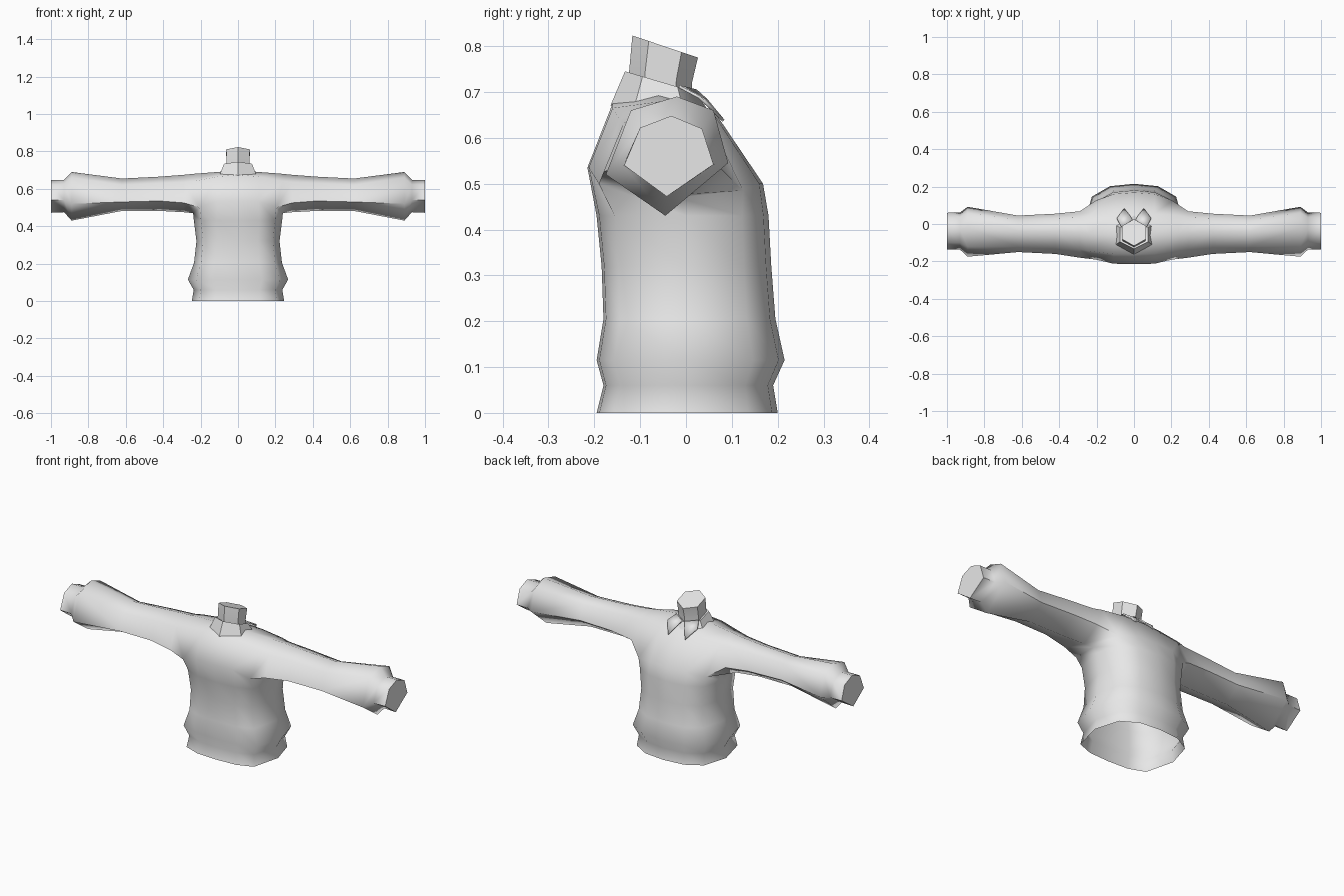
import bpy, bmesh, math

if "Cube" in bpy.data.objects:
    bpy.data.objects.remove(bpy.data.objects["Cube"])

grey = bpy.data.materials.new("light grey cloth")
grey.diffuse_color = (0.8, 0.8, 0.8, 1)
grey.use_nodes = True
grey.node_tree.nodes["Principled BSDF"].inputs["Base Color"].default_value = grey.diffuse_color


def finish(name, bm, angle=65):
    """Turn a bmesh into a smooth shaded object."""
    bmesh.ops.recalc_face_normals(bm, faces=bm.faces[:])
    mesh = bpy.data.meshes.new(name)
    bm.to_mesh(mesh)
    bm.free()
    mesh.materials.append(grey)
    ob = bpy.data.objects.new(name, mesh)
    bpy.context.collection.objects.link(ob)
    bpy.ops.object.select_all(action='DESELECT')
    ob.select_set(True)
    bpy.context.view_layer.objects.active = ob
    bpy.ops.object.shade_smooth_by_angle(angle=math.radians(angle))
    return ob


def bridge(bm, a, b):
    """Quads between two closed loops of equal length."""
    n = len(a)
    for i in range(n):
        j = (i + 1) % n
        bm.faces.new((a[i], a[j], b[j], b[i]))


# Cross-sections (y, z): underside, front low, front high, top, back high, back low
sleeve = [
    (0.24, [(-.02, .47), (-.19, .50), (-.145, .64), (-.05, .68), (.045, .65), (.125, .485)]),
    (0.29, [(-.03, .475), (-.18, .525), (-.135, .635), (-.045, .675), (.035, .645), (.068, .54)]),
    (0.42, [(-.045, .482), (-.16, .535), (-.12, .63), (-.04, .665), (.03, .64), (.055, .55)]),
    (0.62, [(-.045, .482), (-.15, .53), (-.12, .62), (-.04, .655), (.02, .63), (.045, .55)]),
    (0.89, [(-.045, .43), (-.175, .52), (-.12, .66), (-.02, .69), (.06, .66), (.092, .545)]),
    (0.93, [(-.042, .475), (-.137, .54), (-.10, .622), (-.032, .648), (.035, .62), (.062, .542)]),
    (1.00, [(-.042, .472), (-.135, .54), (-.10, .622), (-.032, .648), (.035, .62), (.06, .542)]),
]
# Chest strips (no underside)
chest = [
    (0.00, [(-.215, .535), (-.16, .675), (-.06, .70), (.06, .66), (.168, .50)]),
    (0.11, [(-.212, .535), (-.16, .665), (-.06, .69), (.055, .66), (.160, .50)]),
]
# Torso rings: z, half width, front y, back y
torso = [(0, .247, -.195, .20), (.06, .237, -.18, .19), (.115, .268, -.195, .215),
         (.205, .235, -.18, .195), (.32, .222, -.184, .186), (.43, .236, -.195, .18)]

bm = bmesh.new()

# Sleeves, one per side, with a closed wrist
armpit = {}
for s in (-1, 1):
    rings = []
    for k, (x, pts) in enumerate(sleeve):
        xs = [x] * 6
        if k == 0:
            xs[1] = xs[5] = 0.205
        rings.append([bm.verts.new((s * px, y, z)) for px, (y, z) in zip(xs, pts)])
    for a, b in zip(rings, rings[1:]):
        bridge(bm, a, b)
    bm.faces.new(rings[-1])
    armpit[s] = rings[0]

# Chest and shoulders between the sleeves
strips = [armpit[-1][1:]]
for x, pts in ((-chest[1][0], chest[1][1]), chest[0], chest[1]):
    strips.append([bm.verts.new((x, y, z)) for y, z in pts])
strips.append(armpit[1][1:])
for a, b in zip(strips, strips[1:]):
    for j in range(4):
        bm.faces.new((a[j], a[j + 1], b[j + 1], b[j]))

# Torso hangs from the lower edge of the chest and is open at the hem
section = [(1, 0), (.84, .68), (.48, .94), (0, 1), (-.48, .94), (-.84, .68),
           (-1, 0), (-.84, -.8), (-.48, -.97), (0, -1), (.48, -.97), (.84, -.8)]
loop = [armpit[1][0]] + [st[4] for st in reversed(strips)]
loop += [armpit[-1][0]] + [st[0] for st in strips]
for z, w, front, back in reversed(torso):
    ring = [bm.verts.new((w * u, v * back if v > 0 else -v * front, z)) for u, v in section]
    bridge(bm, loop, ring)
    loop = ring
finish("sweater_body", bm)


def hex_ring(bm, rx, front, back, z_front, z_back):
    """Slanted hexagon with one corner towards the front."""
    out = []
    for i in range(6):
        a = math.pi * i / 3
        t = (1 - math.cos(a)) / 2
        out.append(bm.verts.new((rx * math.sin(a) / math.sin(math.pi / 3),
                                 front + (back - front) * t,
                                 z_front + (z_back - z_front) * t)))
    return out


# Collar and neck
for name, rings, capped in (
        ("collar", [(.10, -.165, .045, .67, .665), (.075, -.133, .02, .745, .70),
                    (.062, -.122, .012, .738, .695)], False),
        ("neck", [(.062, -.122, .012, .70, .67), (.062, -.124, .013, .745, .72),
                  (.063, -.117, .026, .823, .775)], True)):
    bm = bmesh.new()
    loops = [hex_ring(bm, *r) for r in rings]
    for a, b in zip(loops, loops[1:]):
        bridge(bm, a, b)
    if capped:
        bm.faces.new(loops[-1])
    finish(name, bm, 50)

# Folded collar points
for s, name in ((-1, "left_collar_point"), (1, "right_collar_point")):
    bm = bmesh.new()
    pts = [(.008, .022, .703), (.068, -.015, .712), (.092, .03, .688),
           (.052, .082, .637), (.022, .045, .682)]
    face = bm.faces.new([bm.verts.new((s * x, y, z)) for x, y, z in pts])
    bmesh.ops.triangulate(bm, faces=[face])
    ob = finish(name, bm, 30)
    mod = ob.modifiers.new("cloth", 'SOLIDIFY')
    mod.thickness = 0.006
    mod.offset = 0
